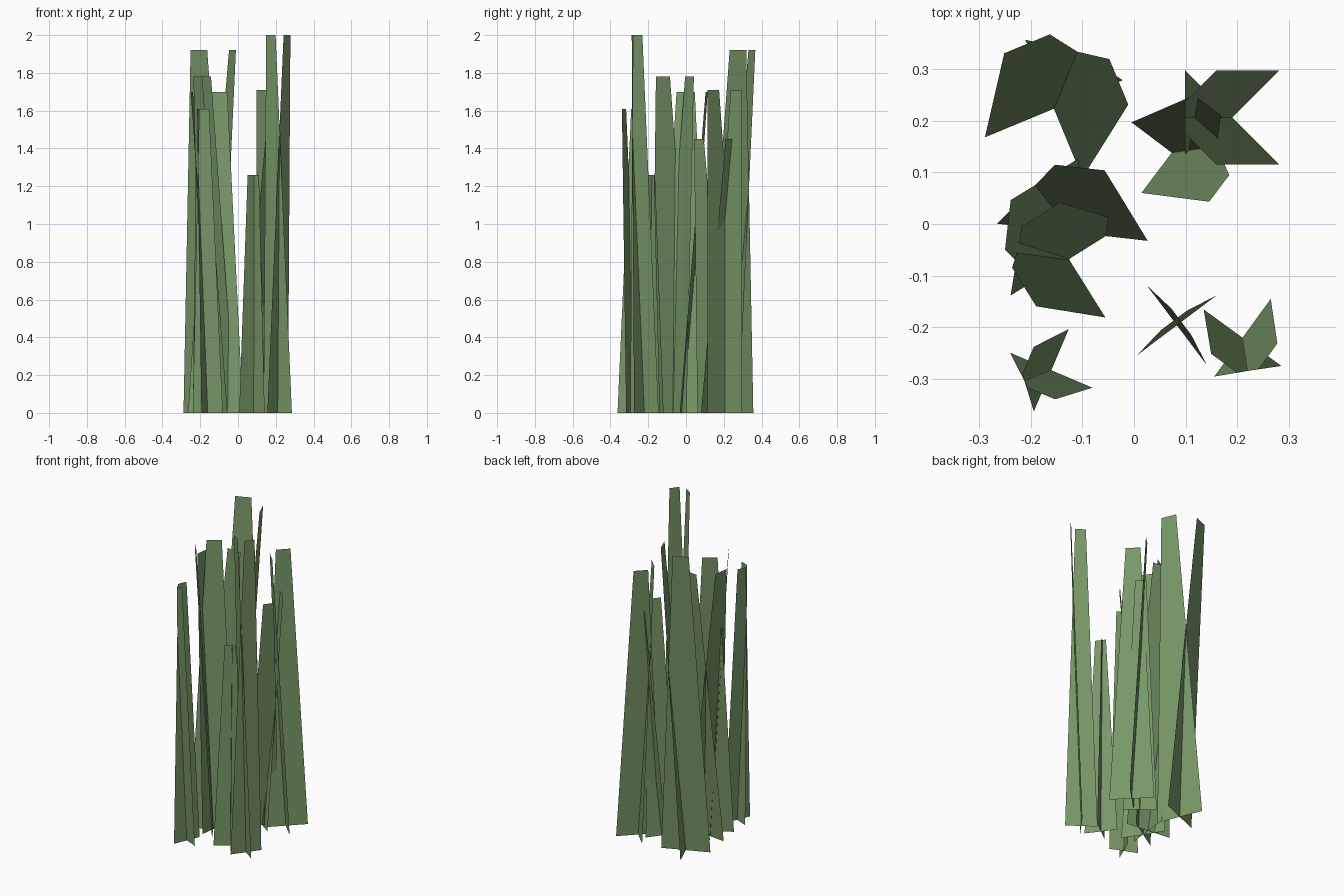
import bpy
from math import cos, sin, radians
from mathutils import Vector

if "Cube" in bpy.data.objects:
    bpy.data.objects.remove(bpy.data.objects["Cube"])

green = bpy.data.materials.new("reed_green")
green.diffuse_color = (0.19, 0.31, 0.14, 1)
green.use_nodes = True
green.node_tree.nodes["Principled BSDF"].inputs["Base Color"].default_value = green.diffuse_color
TAPER = 0.33  # tip width relative to base width


def blade(cx, cy, angle, width, height, lean):
    """Flat tapered blade leaning towards angle; returns its four corners."""
    out = Vector((cos(angle), sin(angle), 0))
    side = Vector((sin(angle), -cos(angle), 0))
    base = Vector((cx, cy, 0))
    tip = base + out * lean + Vector((0, 0, height))
    b, t = side * width / 2, side * width * TAPER / 2
    return [base - b, base + b, tip + t, tip - t]


def tuft(name, cx, cy, degrees, width, height, lean):
    """Two crossed blades sharing one root."""
    verts = []
    for turn in (0, 90):
        verts += blade(cx, cy, radians(degrees + turn), width, height, lean)
    mesh = bpy.data.meshes.new(name)
    mesh.from_pydata(verts, [], [(0, 1, 2, 3), (4, 5, 6, 7)])
    mesh.materials.append(green)
    bpy.context.collection.objects.link(bpy.data.objects.new(name, mesh))


# Root x, root y, lean direction, base width, height, lean distance
tufts = [
    (0.21, -0.22, -126, 0.186, 2.00, 0.061),
    (0.083, -0.196, 37, 0.193, 1.26, 0.011),
    (-0.16, -0.283, 157, 0.173, 1.61, 0.049),
    (0.19, 0.206, 135, 0.258, 1.71, 0.086),
    (0.073, 0.138, -37, 0.195, 1.45, 0.115),
    (-0.155, 0.223, 22.5, 0.289, 1.92, 0.136),
    (-0.126, -0.068, 122, 0.266, 1.78, 0.102),
    (-0.119, -0.016, 83.5, 0.293, 1.70, 0.126),
]
for i, spec in enumerate(tufts, 1):
    tuft(f"reed_tuft_{i}", *spec)
